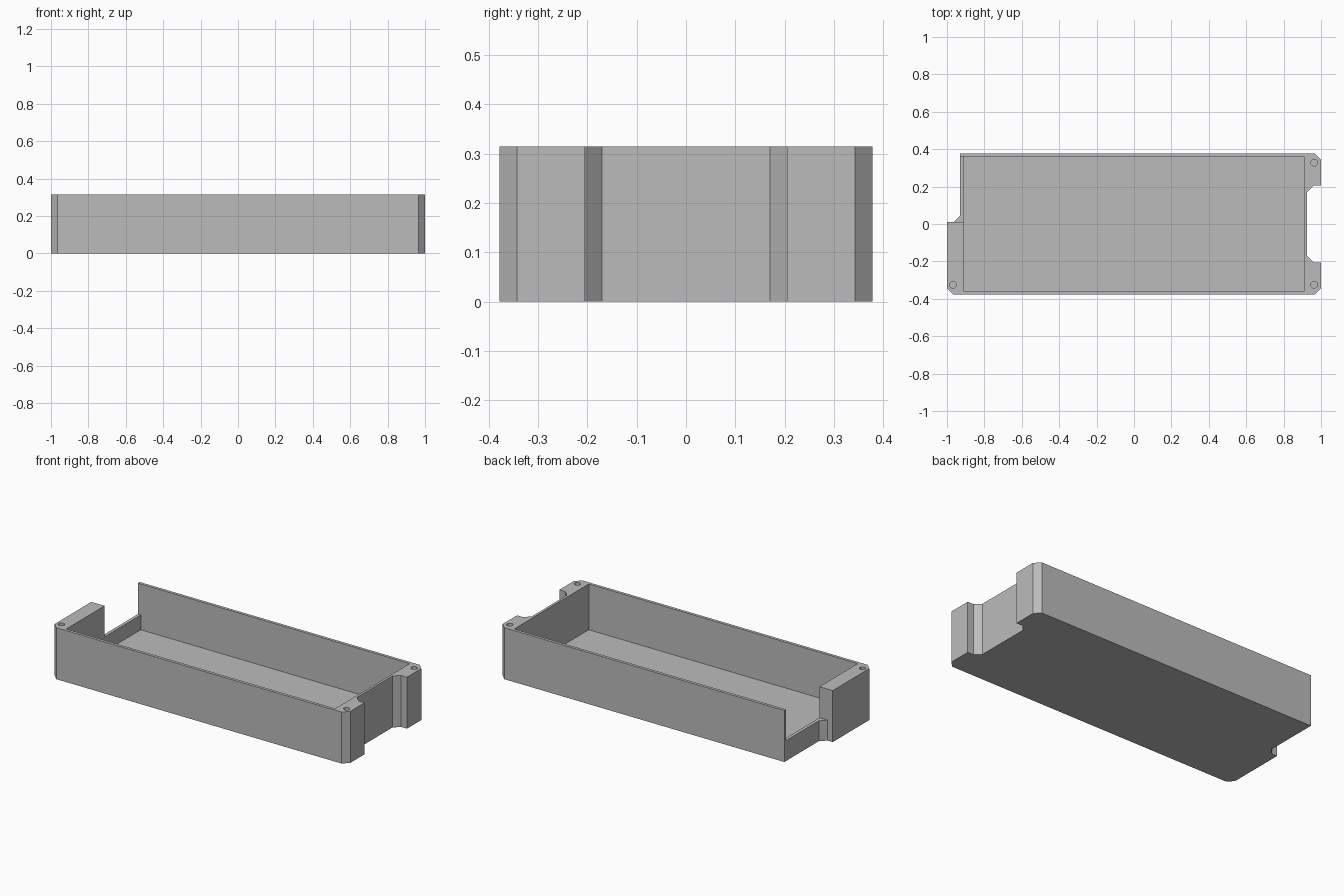
import bpy, bmesh

if "Cube" in bpy.data.objects:
    bpy.data.objects.remove(bpy.data.objects["Cube"])

HEIGHT, FLOOR, SILL = 0.315, 0.035, 0.125
HALF_Y, CUT = 0.378, 0.035          # half depth, chamfer size
IN_X, IN_Y = 0.91, 0.36             # cavity half sizes

grey = bpy.data.materials.new("light grey")
grey.use_nodes = True
colour = (0.5, 0.5, 0.5, 1)
grey.diffuse_color = colour
grey.node_tree.nodes["Principled BSDF"].inputs["Base Color"].default_value = colour


def prism(name, outline, z0, z1):
    """Upright solid from a counter-clockwise outline."""
    bm = bmesh.new()
    base = bm.faces.new([bm.verts.new((x, y, z0)) for x, y in outline])
    top = bmesh.ops.extrude_face_region(bm, geom=[base])["geom"]
    bmesh.ops.translate(bm, vec=(0, 0, z1 - z0),
                        verts=[v for v in top if isinstance(v, bmesh.types.BMVert)])
    bmesh.ops.recalc_face_normals(bm, faces=bm.faces)
    mesh = bpy.data.meshes.new(name)
    bm.to_mesh(mesh)
    bm.free()
    mesh.materials.append(grey)
    obj = bpy.data.objects.new(name, mesh)
    bpy.context.collection.objects.link(obj)
    return obj


def box(name, x0, x1, y0, y1, z0, z1):
    return prism(name, [(x0, y0), (x1, y0), (x1, y1), (x0, y1)], z0, z1)


def carve(target, cutter):
    bpy.context.view_layer.objects.active = target
    mod = target.modifiers.new(cutter.name, 'BOOLEAN')
    mod.operation, mod.solver, mod.object = 'DIFFERENCE', 'EXACT', cutter
    bpy.ops.object.modifier_apply(modifier=mod.name)
    bpy.data.objects.remove(cutter)


# Outer shell: chamfered corners, notch in the left end, step in the right end
end, notch, step = 0.925, 0.17, -0.93
left_end = [(1 - CUT, -HALF_Y), (1, -HALF_Y + CUT), (1, -notch - CUT),
            (end + CUT, -notch - CUT), (end, -notch)]
outline = left_end + [(x, -y) for x, y in reversed(left_end)]
outline += [(step, HALF_Y), (step, 0.01 + CUT), (step - CUT, 0.01), (-1, 0.01),
            (-1, -HALF_Y + CUT), (-1 + CUT, -HALF_Y)]
tray = prism("open_tray", outline, 0, HEIGHT)

# Inner cavity and the lowered sill at the right end
carve(tray, box("cavity", -IN_X, IN_X, -IN_Y, IN_Y, FLOOR, 0.5))
carve(tray, box("sill_opening", -1.1, -IN_X + 0.05, 0.01, IN_Y, SILL, 0.5))

# Blind screw holes in the corner blocks
for x, y in [(-0.968, -0.325), (0.963, -0.325), (0.963, 0.328)]:
    bpy.ops.mesh.primitive_cylinder_add(vertices=24, radius=0.018, depth=0.3,
                                        location=(x, y, HEIGHT))
    carve(tray, bpy.context.object)
